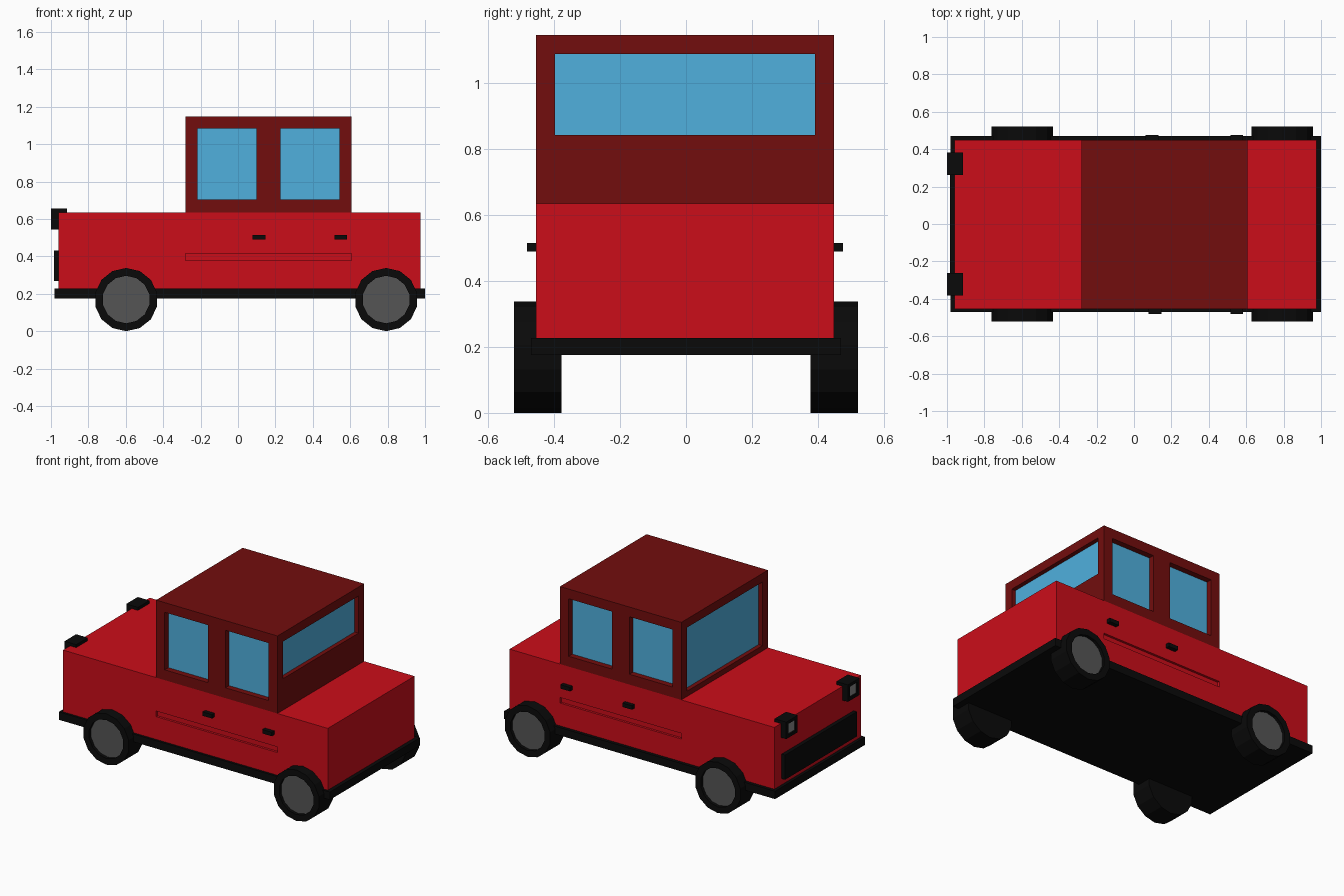
import bpy, bmesh, math
from mathutils import Matrix

if "Cube" in bpy.data.objects:
    bpy.data.objects.remove(bpy.data.objects["Cube"])


def material(name, rgb):
    m = bpy.data.materials.new(name)
    m.diffuse_color = (*rgb, 1)
    m.use_nodes = True
    m.node_tree.nodes["Principled BSDF"].inputs["Base Color"].default_value = m.diffuse_color
    return m


RED = material("red_paint", (0.6, 0.004, 0.01))
MAROON = material("maroon_paint", (0.17, 0.004, 0.004))
GLASS = material("glass_blue", (0.08, 0.434, 0.73))
BLACK = material("black_trim", (0.003, 0.003, 0.003))
HUB = material("hub_grey", (0.09, 0.09, 0.09))
LENS = material("lens_grey", (0.25, 0.25, 0.25))


def finish(name, bm, mat):
    bmesh.ops.recalc_face_normals(bm, faces=bm.faces)
    me = bpy.data.meshes.new(name)
    bm.to_mesh(me)
    bm.free()
    ob = bpy.data.objects.new(name, me)
    bpy.context.collection.objects.link(ob)
    if mat:
        me.materials.append(mat)
    return ob


def box(name, x, y, z, mat=None):
    """Box from three (min, max) ranges."""
    bm = bmesh.new()
    size = [r[1] - r[0] for r in (x, y, z)]
    mid = [sum(r) / 2 for r in (x, y, z)]
    bmesh.ops.create_cube(bm, size=1, matrix=Matrix.Translation(mid) @ Matrix.Diagonal((*size, 1)))
    return finish(name, bm, mat)


def pocket(target, axis, side, face, depth, across, z, pane=None, pane_mat=None):
    """Sink a rectangular pocket into a side face, with an optional pane at its bottom."""
    def span(a, b):
        return tuple(sorted((face - side * a, face - side * b)))

    def placed(name, r, mat=None):
        return box(name, r, across, z, mat) if axis == 'x' else box(name, across, r, z, mat)

    cutter = placed("pocket_cutter", span(-0.05, depth))
    cutter.hide_render = True
    mod = target.modifiers.new("pocket", 'BOOLEAN')
    mod.operation, mod.solver, mod.object = 'DIFFERENCE', 'EXACT', cutter
    bpy.context.view_layer.objects.active = target
    bpy.ops.object.modifier_apply(modifier=mod.name)
    bpy.data.objects.remove(cutter)
    if pane:
        placed(pane, span(depth - 0.002, depth + 0.002), pane_mat)


Y = (-0.455, 0.449)
SIDES = ((-1, Y[0], "front"), (1, Y[1], "back"))

# Chassis plate, lower body and grille
box("chassis", (-0.98, 1.0), (-0.47, 0.47), (0.175, 0.227), BLACK)
body = box("body", (-0.96, 0.975), Y, (0.227, 0.635), RED)
box("grille", (-0.985, -0.955), (-0.378, 0.372), (0.267, 0.43), BLACK)

# Cabin with windscreen and rear window
cabin = box("cabin", (-0.28, 0.607), Y, (0.635, 1.147), MAROON)
pocket(cabin, 'x', -1, -0.28, 0.03, (-0.398, 0.391), (0.67, 1.09), "windscreen", GLASS)
pocket(cabin, 'x', 1, 0.607, 0.03, (-0.398, 0.391), (0.843, 1.088), "rear_window", GLASS)

# Side windows, door grooves and handles
for s, y, label in SIDES:
    for i, x in enumerate(((-0.217, 0.099), (0.227, 0.543))):
        pocket(cabin, 'y', s, y, 0.04, x, (0.703, 1.083), f"{label}_side_window_{i + 1}", GLASS)
    pocket(body, 'y', s, y, 0.015, (-0.28, 0.607), (0.377, 0.414))
    hx = 0.078 if s < 0 else 0.062
    for i, x in enumerate((hx, 0.515)):
        box(f"{label}_door_handle_{i + 1}", (x, x + 0.069),
            tuple(sorted((y - s * 0.005, y + s * 0.027))), (0.489, 0.515), BLACK)

# Headlights with sunken lenses
for s, label in ((-1, "front"), (1, "back")):
    c = s * 0.322
    lamp = box(f"{label}_headlight", (-1.0, -0.915), (c - 0.06, c + 0.06), (0.543, 0.655), BLACK)
    pocket(lamp, 'x', -1, -1.0, 0.012, (c - 0.038, c + 0.038), (0.563, 0.635),
           f"{label}_headlight_lens", LENS)


def wheel(name, x, s):
    """Low-poly tyre lathed from a (radius, y) profile, with a sunken hub disc."""
    n = 14
    profile = ((0.169, 0.377), (0.169, 0.522), (0.127, 0.522), (0.127, 0.502))
    rings = []
    bm = bmesh.new()
    for r, y in profile:
        rings.append([bm.verts.new((x + r * math.sin(2 * math.pi * k / n), s * y,
                                    0.169 + r * math.cos(2 * math.pi * k / n))) for k in range(n)])
    for a, b in zip(rings, rings[1:]):
        for k in range(n):
            j = (k + 1) % n
            bm.faces.new((a[k], a[j], b[j], b[k]))
    bm.faces.new(rings[0])
    hub = bm.faces.new(rings[-1])
    hub.material_index = 1
    finish(name, bm, BLACK).data.materials.append(HUB)


# Four wheels
for s, label in ((-1, "front"), (1, "back")):
    wheel(f"{label}_wheel_1", -0.598, s)
    wheel(f"{label}_wheel_2", 0.792, s)
